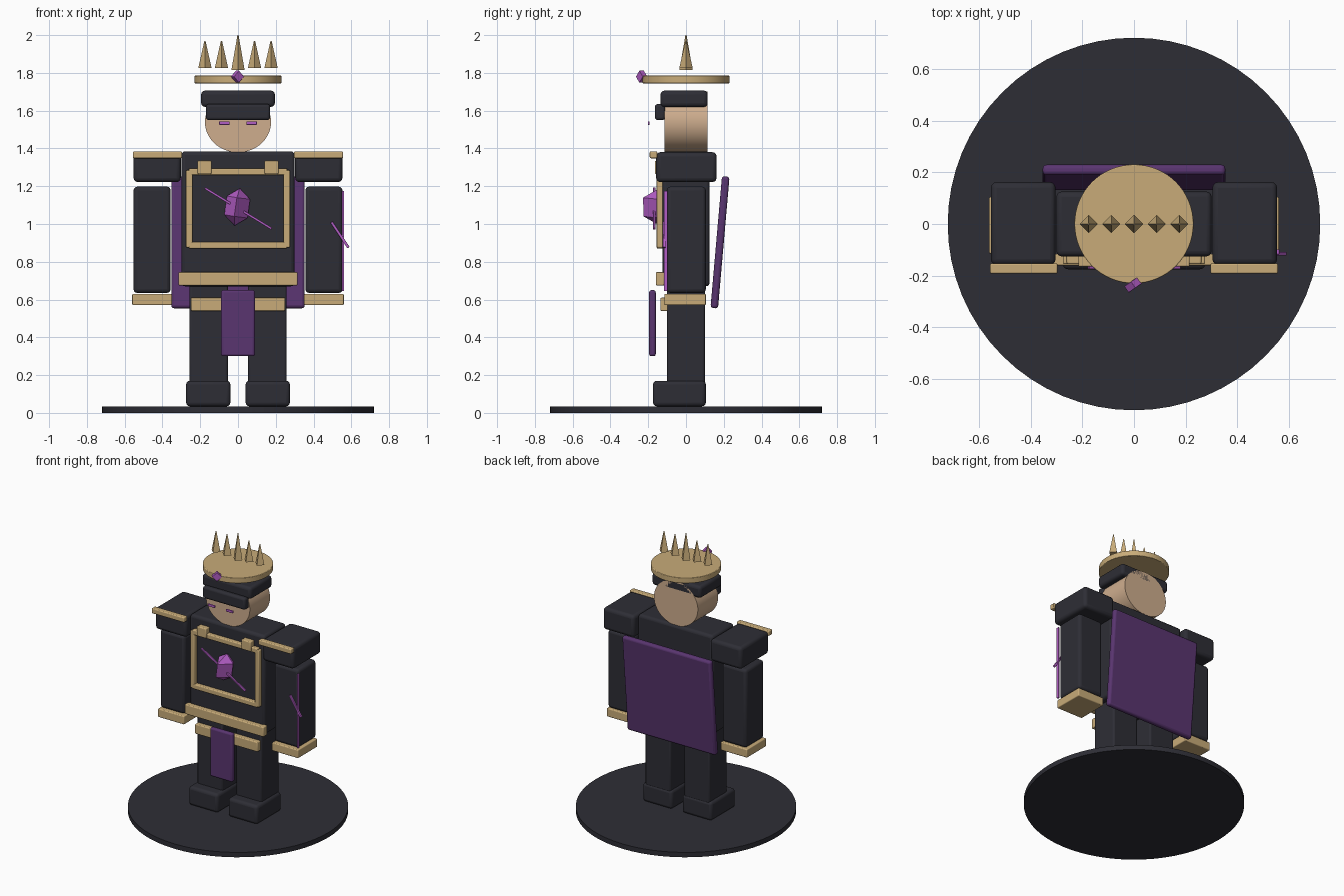
import bpy
from math import radians, hypot, atan2

cube = bpy.data.objects.get("Cube")
if cube:
    bpy.data.objects.remove(cube, do_unlink=True)


def material(name, rgb):
    m = bpy.data.materials.new(name)
    m.use_nodes = True
    color = (*rgb, 1)
    m.diffuse_color = color
    m.node_tree.nodes["Principled BSDF"].inputs["Base Color"].default_value = color
    return m


DARK = material("dark armor", (0.027, 0.027, 0.036))
GOLD = material("pale gold", (0.58, 0.41, 0.19))
SKIN = material("skin", (0.62, 0.42, 0.27))
CLOTH = material("purple cloth", (0.10, 0.035, 0.16))
GEM = material("bright violet", (0.45, 0.11, 0.56))


def finish(name, mat, bevel=0, smooth=True):
    ob = bpy.context.object
    ob.name = name
    ob.data.materials.append(mat)
    if bevel:
        mod = ob.modifiers.new("soft edges", "BEVEL")
        mod.width = bevel
        mod.segments = 3
    if smooth:
        bpy.ops.object.shade_smooth_by_angle(angle=radians(35))
    return ob


def box(name, mat, x, y, z, bevel=0.006, rot=(0, 0, 0)):
    """Box from (min, max) ranges on each axis."""
    bpy.ops.mesh.primitive_cube_add(
        size=1, location=[sum(r) / 2 for r in (x, y, z)],
        rotation=[radians(a) for a in rot])
    ob = bpy.context.object
    ob.scale = [r[1] - r[0] for r in (x, y, z)]
    bpy.ops.object.transform_apply(location=False, rotation=False, scale=True)
    return finish(name, mat, bevel)


def pair(name, mat, x, y, z, bevel=0.006):
    """The same box on both sides of the body."""
    box("left_" + name, mat, x, y, z, bevel)
    box("right_" + name, mat, (-x[1], -x[0]), y, z, bevel)


def disc(name, mat, radius, depth, loc, rot=(0, 0, 0), bevel=0):
    bpy.ops.mesh.primitive_cylinder_add(
        vertices=64, radius=radius, depth=depth, location=loc,
        rotation=[radians(a) for a in rot])
    return finish(name, mat, bevel)


def rod(name, start, end, y, width):
    """Thin square rod in an upright plane facing the front."""
    dx, dz = end[0] - start[0], end[1] - start[1]
    cx, cz = (start[0] + end[0]) / 2, (start[1] + end[1]) / 2
    half = hypot(dx, dz) / 2
    ob = box(name, GEM, (cx - half, cx + half), (y - width / 2, y + width / 2),
             (cz - width / 2, cz + width / 2), 0.002)
    ob.rotation_euler.y = -atan2(dz, dx)


# Base and legs
disc("base", DARK, 0.72, 0.035, (0, 0, 0.0175))
pair("foot", DARK, (0.04, 0.275), (-0.175, 0.105), (0.035, 0.17), 0.02)
pair("leg", DARK, (0.053, 0.257), (-0.1, 0.1), (0.13, 0.68), 0.012)

# Torso with its gold trim
box("torso", DARK, (-0.3, 0.3), (-0.125, 0.125), (0.67, 1.385), 0.02)
box("belt", GOLD, (-0.315, 0.315), (-0.16, -0.115), (0.675, 0.745))
box("hip_trim", GOLD, (-0.25, 0.25), (-0.135, -0.095), (0.54, 0.61))
pair("frame_side", GOLD, (0.24, 0.275), (-0.155, -0.115), (0.875, 1.285))
for label, z in (("bottom", 0.87), ("top", 1.26)):
    box("frame_" + label, GOLD, (-0.26, 0.26), (-0.155, -0.115), (z, z + 0.035))
pair("chest_tab", GOLD, (0.14, 0.215), (-0.165, -0.115), (1.265, 1.335))

# Cloth
box("loincloth", CLOTH, (-0.09, 0.09), (-0.195, -0.16), (0.3, 0.65), 0.012)
box("cape", CLOTH, (-0.353, 0.353), (0.16, 0.2), (0.553, 1.253), 0.015, (-5, 0, 0))

# Arms and shoulders
pair("arm", DARK, (0.357, 0.553), (-0.102, 0.105), (0.635, 1.198), 0.02)
pair("cuff", GOLD, (0.35, 0.56), (-0.115, 0.105), (0.57, 0.63))
pair("shoulder", DARK, (0.303, 0.553), (-0.158, 0.162), (1.222, 1.38), 0.022)
pair("shoulder_trim", GOLD, (0.296, 0.556), (-0.192, -0.152), (1.348, 1.384))

# Violet marks on the left arm
box("arm_stripe", GEM, (0.55, 0.562), (-0.117, -0.098), (0.645, 1.175), 0.002)
rod("arm_slash", (0.495, 1.01), (0.585, 0.875), -0.115, 0.014)

# Chest gem and slash
rod("chest_slash", (-0.175, 1.19), (0.178, 0.975), -0.168, 0.012)
bpy.ops.mesh.primitive_uv_sphere_add(
    segments=4, ring_count=2, radius=1, location=(-0.004, -0.14, 1.09))
bpy.context.object.scale = (0.072, 0.1, 0.1)
bpy.context.object.rotation_euler = (0, radians(8), radians(-6))
finish("chest_gem", GEM, smooth=False)

# Head and cap
head = disc("head", SKIN, 0.175, 0.23, (0, 0, 1.54), (90, 0, 0))
head.scale.y = 0.92
box("cap", DARK, (-0.195, 0.195), (-0.135, 0.115), (1.62, 1.706), 0.02)
box("visor", DARK, (-0.17, 0.17), (-0.165, -0.11), (1.55, 1.635), 0.015)
pair("eye", GEM, (0.044, 0.1), (-0.202, -0.193), (1.525, 1.543), 0.003)

# Crown
disc("crown_plate", GOLD, 0.23, 0.04, (0, 0, 1.765), bevel=0.004)
for i in range(-2, 3):
    low, high = (1.815, 2.0) if i == 0 else (1.827, 1.97)
    bpy.ops.mesh.primitive_cone_add(
        vertices=4, radius1=0.035, radius2=0.003, depth=high - low,
        location=(i * 0.0875, 0, (low + high) / 2))
    finish("crown_spike", GOLD, smooth=False)
box("crown_gem", GEM, (-0.026, 0.02), (-0.25, -0.22), (1.757, 1.803), 0.002, (0, 45, 35))
